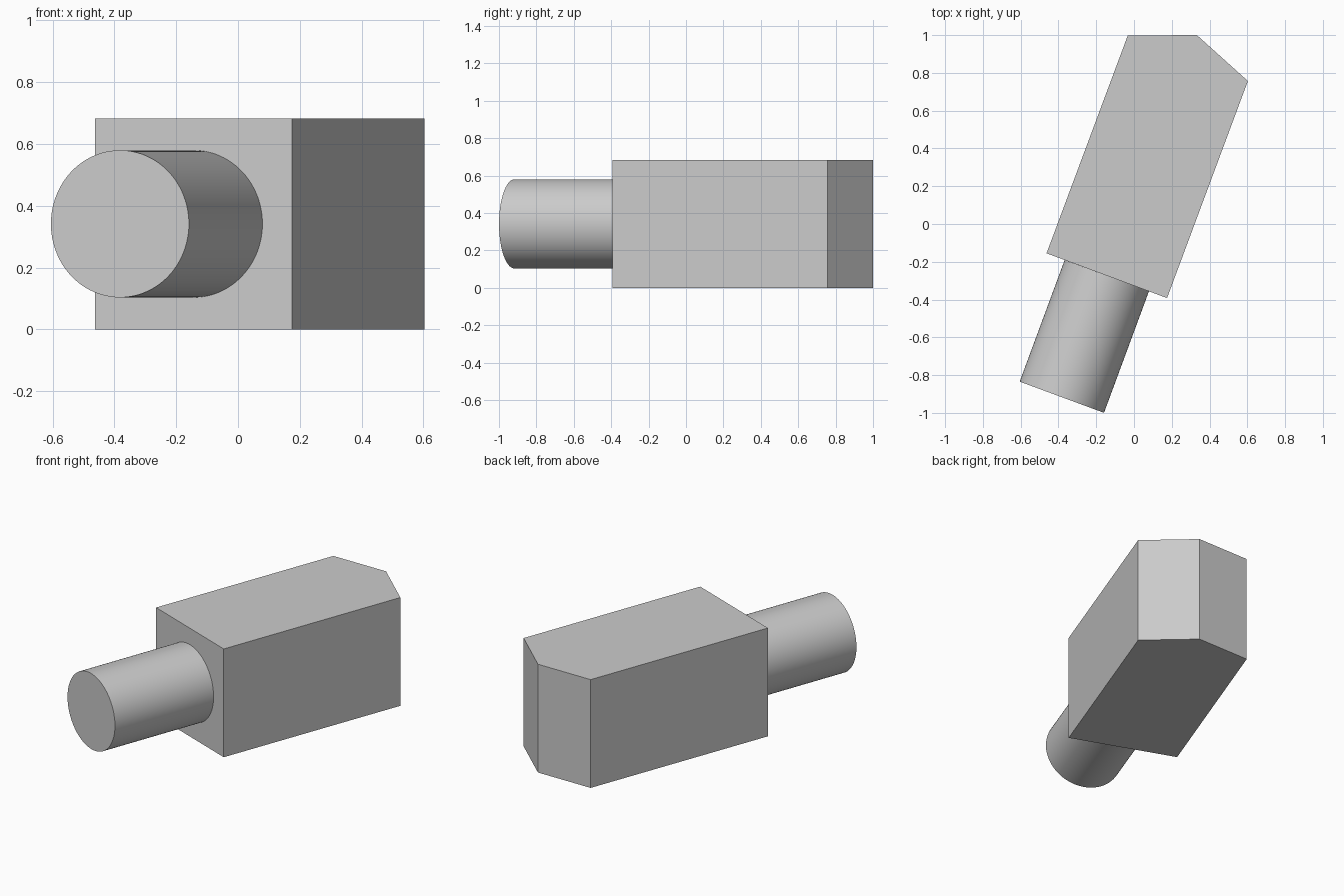
import bpy, bmesh, math
from mathutils import Vector, Matrix

cube = bpy.data.objects.get("Cube")
if cube:
    bpy.data.objects.remove(cube, do_unlink=True)

HEIGHT = 0.683
grey = bpy.data.materials.new("plain_grey")
grey.use_nodes = True
COLOUR = (0.6, 0.6, 0.6, 1)
grey.diffuse_color = COLOUR
grey.node_tree.nodes["Principled BSDF"].inputs["Base Color"].default_value = COLOUR


def add_object(name, bm):
    bmesh.ops.recalc_face_normals(bm, faces=bm.faces)
    mesh = bpy.data.meshes.new(name)
    bm.to_mesh(mesh)
    bm.free()
    mesh.materials.append(grey)
    obj = bpy.data.objects.new(name, mesh)
    bpy.context.collection.objects.link(obj)
    return obj


# Block: slanted outline with a chamfered far end, extruded upward
outline = [(-0.463, -0.155), (0.175, -0.392), (0.603, 0.757), (0.333, 1.0), (-0.033, 0.998)]
bm = bmesh.new()
base = bm.faces.new([bm.verts.new((x, y, 0)) for x, y in outline])
top = bmesh.ops.extrude_face_region(bm, geom=[base])["geom"]
bmesh.ops.translate(bm, vec=(0, 0, HEIGHT),
                    verts=[v for v in top if isinstance(v, bmesh.types.BMVert)])
add_object("block", bm)

# Round shaft: runs from its free end to the middle of the block's near face
start = Vector((-0.382, -0.917, HEIGHT / 2))
end = Vector((-0.144, -0.2735, HEIGHT / 2))
axis = end - start
place = Matrix.Translation((start + end) / 2) @ axis.to_track_quat("Z", "Y").to_matrix().to_4x4()
bm = bmesh.new()
bmesh.ops.create_cone(bm, cap_ends=True, segments=96, radius1=0.238, radius2=0.238,
                      depth=axis.length, matrix=place)
shaft = add_object("round_shaft", bm)

bpy.ops.object.select_all(action="DESELECT")
shaft.select_set(True)
bpy.context.view_layer.objects.active = shaft
bpy.ops.object.shade_smooth_by_angle(angle=math.radians(30))
